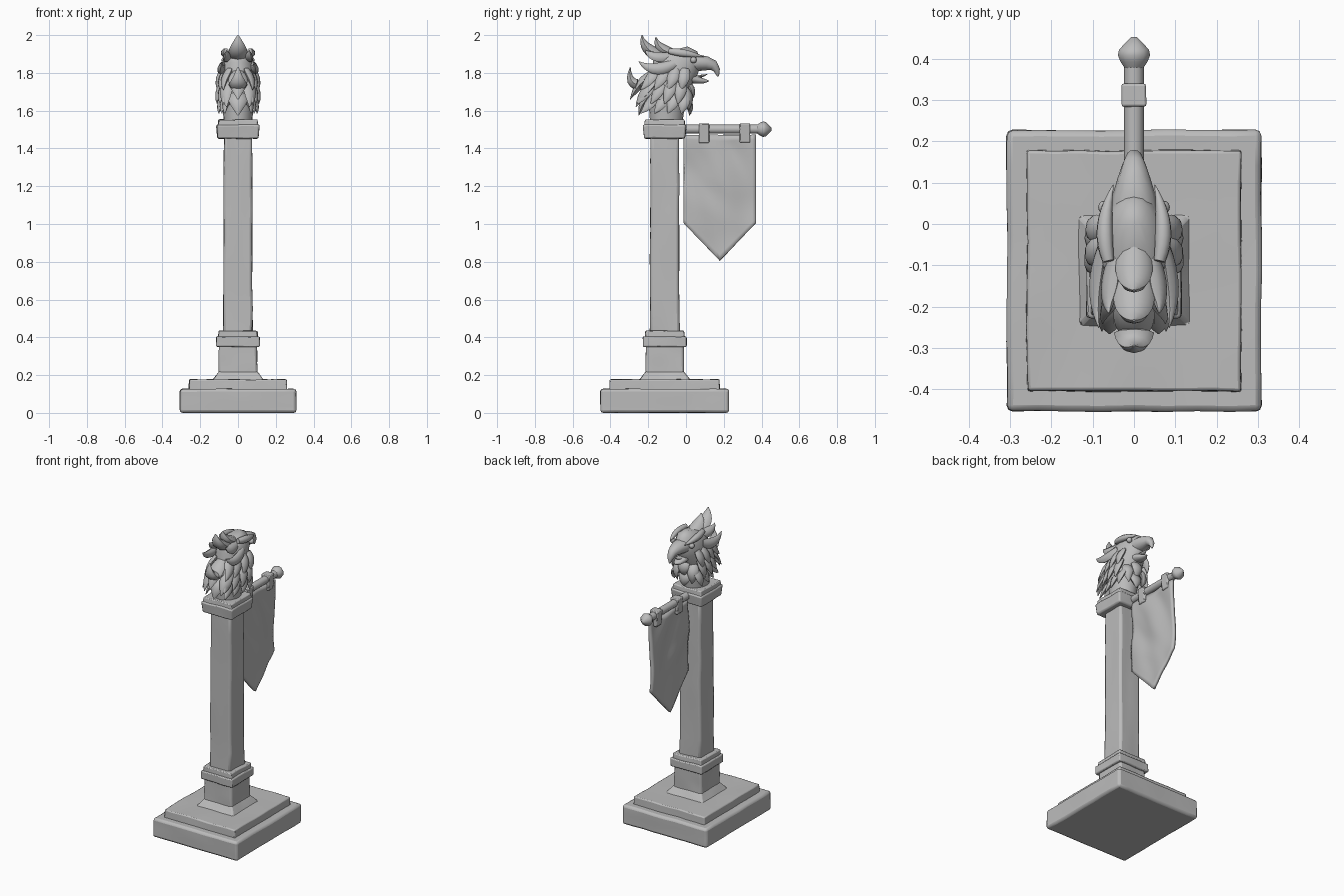
import bpy, bmesh, math
from mathutils import Vector, noise

cube = bpy.data.objects.get("Cube")
if cube:
    bpy.data.objects.remove(cube, do_unlink=True)

stone = bpy.data.materials.new("grey stone")
stone.use_nodes = True
GREY = (0.5, 0.5, 0.5, 1)
stone.diffuse_color = GREY
stone.node_tree.nodes["Principled BSDF"].inputs["Base Color"].default_value = GREY

CY = -0.113          # pillar axis
X = Vector((1, 0, 0))


def finish(name, bm, angle=40):
    bmesh.ops.recalc_face_normals(bm, faces=bm.faces)
    mesh = bpy.data.meshes.new(name)
    bm.to_mesh(mesh)
    bm.free()
    mesh.materials.append(stone)
    ob = bpy.data.objects.new(name, mesh)
    bpy.context.collection.objects.link(ob)
    bpy.ops.object.select_all(action='DESELECT')
    ob.select_set(True)
    bpy.context.view_layer.objects.active = ob
    bpy.ops.object.shade_smooth_by_angle(angle=math.radians(angle))
    return ob


def block(name, z0, z1, low, high, bevel=0.012, y=CY, rough=0.004):
    """Worn, optionally tapered block; low and high are (half x, half y)."""
    bm = bmesh.new()
    bmesh.ops.create_cube(bm, size=2)
    bmesh.ops.subdivide_edges(bm, edges=bm.edges[:], cuts=7, use_grid_fill=True)
    for v in bm.verts:
        t = (v.co.z + 1) / 2
        hx, hy = (low[i] + (high[i] - low[i]) * t for i in (0, 1))
        v.co = Vector((v.co.x * hx, y + v.co.y * hy, z0 + (z1 - z0) * t))
        v.co += noise.noise_vector(v.co * 9) * rough
        v.co.z = max(v.co.z, 0)
    ob = finish(name, bm)
    mod = ob.modifiers.new("worn edges", 'BEVEL')
    mod.width, mod.segments, mod.limit_method = bevel, 2, 'ANGLE'
    mod.angle_limit = math.radians(50)
    return ob


def sweep(name, points, widths, depths, out, sides=12):
    """Elliptical section along a path; depth is measured towards out."""
    bm = bmesh.new()
    rings = []
    for i, p in enumerate(points):
        tan = (points[min(i + 1, len(points) - 1)] - points[max(i - 1, 0)]).normalized()
        side = tan.cross(out).normalized()
        nor = side.cross(tan)
        ring = []
        for k in range(sides):
            a = math.tau * k / sides
            ring.append(bm.verts.new(p + side * widths[i] * math.cos(a)
                                     + nor * depths[i] * math.sin(a)))
        rings.append(ring)
    for a, b in zip(rings, rings[1:]):
        for k in range(sides):
            n = (k + 1) % sides
            bm.faces.new((a[k], a[n], b[n], b[k]))
    bm.faces.new(rings[0])
    bm.faces.new(rings[-1])
    return finish(name, bm, 50)


def feather(name, base, mid, tip, width, depth, out):
    """Pointed, curved leaf shape."""
    a, b, c = Vector(base), Vector(mid), Vector(tip)
    ts = [i / 9 for i in range(10)]
    path = [a * (1 - t) ** 2 + b * 2 * t * (1 - t) + c * t * t for t in ts]
    prof = [math.sin(math.pi * (0.25 + 0.73 * t)) for t in ts]
    sweep(name, path, [width * s for s in prof], [depth * s for s in prof], Vector(out), 8)


def mirrored(name, base, mid, tip, width, depth, out):
    for label, s in (("left", 1), ("right", -1)):
        pts = [(s * p[0], p[1], p[2]) for p in (base, mid, tip, out)]
        feather(label + "_" + name, *pts[:3], width, depth, pts[3])


# Stepped base and pillar
block("base_slab", 0, 0.127, (0.308, 0.34), (0.308, 0.34), 0.018)
block("base_step", 0.12, 0.177, (0.26, 0.292), (0.258, 0.29))
block("plinth_skirt", 0.17, 0.22, (0.138, 0.138), (0.1, 0.1), 0.008)
block("plinth", 0.2, 0.37, (0.102, 0.102), (0.1, 0.1))
block("lower_collar", 0.35, 0.405, (0.115, 0.115), (0.115, 0.115))
block("lower_collar_rim", 0.39, 0.435, (0.105, 0.105), (0.102, 0.102), 0.008)
block("pillar_shaft", 0.42, 1.47, (0.078, 0.078), (0.074, 0.074), 0.014, rough=0.006)
block("pillar_cap", 1.452, 1.525, (0.108, 0.108), (0.115, 0.115))
block("pillar_cap_rim", 1.51, 1.553, (0.108, 0.108), (0.103, 0.103), 0.008)

# Banner pole, knob and hanging loops
PZ = 1.502
radii = [0.024, 0.024]
sweep("banner_pole", [Vector((0, y, PZ)) for y in (-0.05, 0.4)], radii, radii, X)
knob = [(0.375, 0.022), (0.392, 0.034), (0.408, 0.041), (0.422, 0.038), (0.452, 0.008)]
radii = [r for _, r in knob]
sweep("pole_knob", [Vector((0, y, PZ)) for y, _ in knob], radii, radii, X, 10)
for label, y in (("inner", 0.096), ("outer", 0.312)):
    block(label + "_banner_loop", 1.43, 1.532, (0.022, 0.028), (0.03, 0.028), 0.01, y, 0.002)

# Banner cloth with pointed lower end
bm = bmesh.new()
N = 20
grid = []
for i in range(N + 1):
    u = i / N
    y = -0.012 + 0.382 * u
    bottom = 0.805 + 0.2 * abs(2 * u - 1)
    row = []
    for j in range(N + 1):
        z = 1.472 + (bottom - 1.472) * j / N
        x = 0.014 * noise.noise(Vector((y * 8 + z * 4, z * 5, 3)))
        row.append(bm.verts.new((x, y, z)))
    grid.append(row)
for a, b in zip(grid, grid[1:]):
    for j in range(N):
        bm.faces.new((a[j], b[j], b[j + 1], a[j + 1]))
cloth = finish("banner_cloth", bm)
solid = cloth.modifiers.new("thickness", 'SOLIDIFY')
solid.thickness, solid.offset = 0.018, 0

# Neck and skull: height, back y, front y, half width
skull = [(1.53, -0.19, -0.02, 0.075), (1.6, -0.195, -0.01, 0.08), (1.68, -0.2, 0.0, 0.09),
         (1.76, -0.19, 0.03, 0.092), (1.82, -0.18, 0.065, 0.088), (1.87, -0.17, 0.08, 0.08),
         (1.905, -0.15, 0.06, 0.06), (1.925, -0.11, 0.01, 0.03)]
sweep("neck_and_skull", [Vector((0, (b + f) / 2, z)) for z, b, f, _ in skull],
      [(f - b) / 2 for _, b, f, _ in skull], [w for *_, w in skull], X, 20)

# Beak, open: y, z, half width, half height
upper = [(0.02, 1.85, 0.06, 0.045), (0.07, 1.853, 0.052, 0.043), (0.11, 1.85, 0.04, 0.037),
         (0.145, 1.84, 0.028, 0.028), (0.163, 1.815, 0.019, 0.018), (0.17, 1.782, 0.004, 0.005)]
lower = [(0.02, 1.775, 0.045, 0.03), (0.06, 1.763, 0.036, 0.021),
         (0.09, 1.757, 0.025, 0.014), (0.118, 1.757, 0.006, 0.004)]
for name, prof in (("upper_beak", upper), ("lower_beak", lower)):
    sweep(name, [Vector((0, y, z)) for y, z, *_ in prof], [p[2] for p in prof],
          [p[3] for p in prof], Vector((0, 0.3, 1)))
feather("tongue", (0, 0.03, 1.785), (0, 0.08, 1.775), (0, 0.115, 1.795), 0.02, 0.008, (0, 0, 1))

# Brows and eyes
mirrored("brow", (0.062, -0.09, 1.915), (0.085, 0.0, 1.905), (0.05, 0.095, 1.885),
         0.022, 0.02, (1, 0, 0.5))
for label, s in (("left", 1), ("right", -1)):
    bm = bmesh.new()
    bmesh.ops.create_uvsphere(bm, u_segments=12, v_segments=8, radius=0.017)
    bmesh.ops.translate(bm, verts=bm.verts, vec=(s * 0.07, 0.04, 1.868))
    finish(label + "_eye", bm)

# Crest plumes
feather("front_crest", (0, -0.05, 1.9), (0, -0.15, 1.91), (0, -0.16, 1.99), 0.045, 0.03, (0, 0, 1))
feather("rear_crest", (0, -0.1, 1.88), (0, -0.23, 1.91), (0, -0.233, 2.0), 0.05, 0.032, (0, 0, 1))
feather("back_curl", (0, -0.15, 1.76), (0, -0.32, 1.69), (0, -0.295, 1.83), 0.05, 0.03, (0, -1, 0.2))
mirrored("crest_plume", (0.045, -0.08, 1.89), (0.065, -0.18, 1.87), (0.06, -0.215, 1.92),
         0.03, 0.02, (1, 0, 0.6))
mirrored("ear_plume", (0.075, -0.06, 1.85), (0.1, -0.17, 1.79), (0.085, -0.25, 1.86),
         0.032, 0.02, (1, 0, 0.2))

# Overlapping neck feathers, row by row: height, half width, length
for r, (z, w, length) in enumerate(((1.82, 0.088, 0.11), (1.755, 0.09, 0.12), (1.685, 0.08, 0.1))):
    for c in range(4):
        y = -0.005 - 0.052 * c - 0.018 * (r % 2)
        inset = w - 0.016 * max(0, c - 1)
        back = 0.02 + 0.02 * c
        mirrored("neck_feather_%d_%d" % (r, c), (inset - 0.012, y, z),
                 (inset + 0.024, y - back * 0.3, z - length * 0.5),
                 (inset + 0.02, y - back, z - length), 0.032, 0.016, (1, -0.2 * c, 0.2))

# Nape and chest feathers
feather("upper_nape_feather", (0, -0.17, 1.8), (0, -0.25, 1.75), (0, -0.295, 1.66),
        0.05, 0.025, (0, -1, 0.3))
feather("lower_nape_feather", (0, -0.17, 1.69), (0, -0.23, 1.66), (0, -0.25, 1.575),
        0.05, 0.025, (0, -1, 0.3))
mirrored("nape_feather", (0.05, -0.16, 1.76), (0.07, -0.23, 1.7), (0.06, -0.265, 1.62),
         0.038, 0.02, (0.5, -1, 0.2))
feather("upper_chest_feather", (0, 0.0, 1.75), (0, 0.055, 1.7), (0, 0.012, 1.64),
        0.04, 0.02, (0, 1, 0.2))
feather("lower_chest_feather", (0, -0.02, 1.68), (0, 0.035, 1.63), (0, 0.018, 1.575),
        0.045, 0.022, (0, 1, 0.2))
mirrored("chest_feather", (0.045, -0.01, 1.72), (0.075, 0.03, 1.67), (0.05, 0.012, 1.6),
         0.035, 0.018, (0.6, 1, 0.1))
